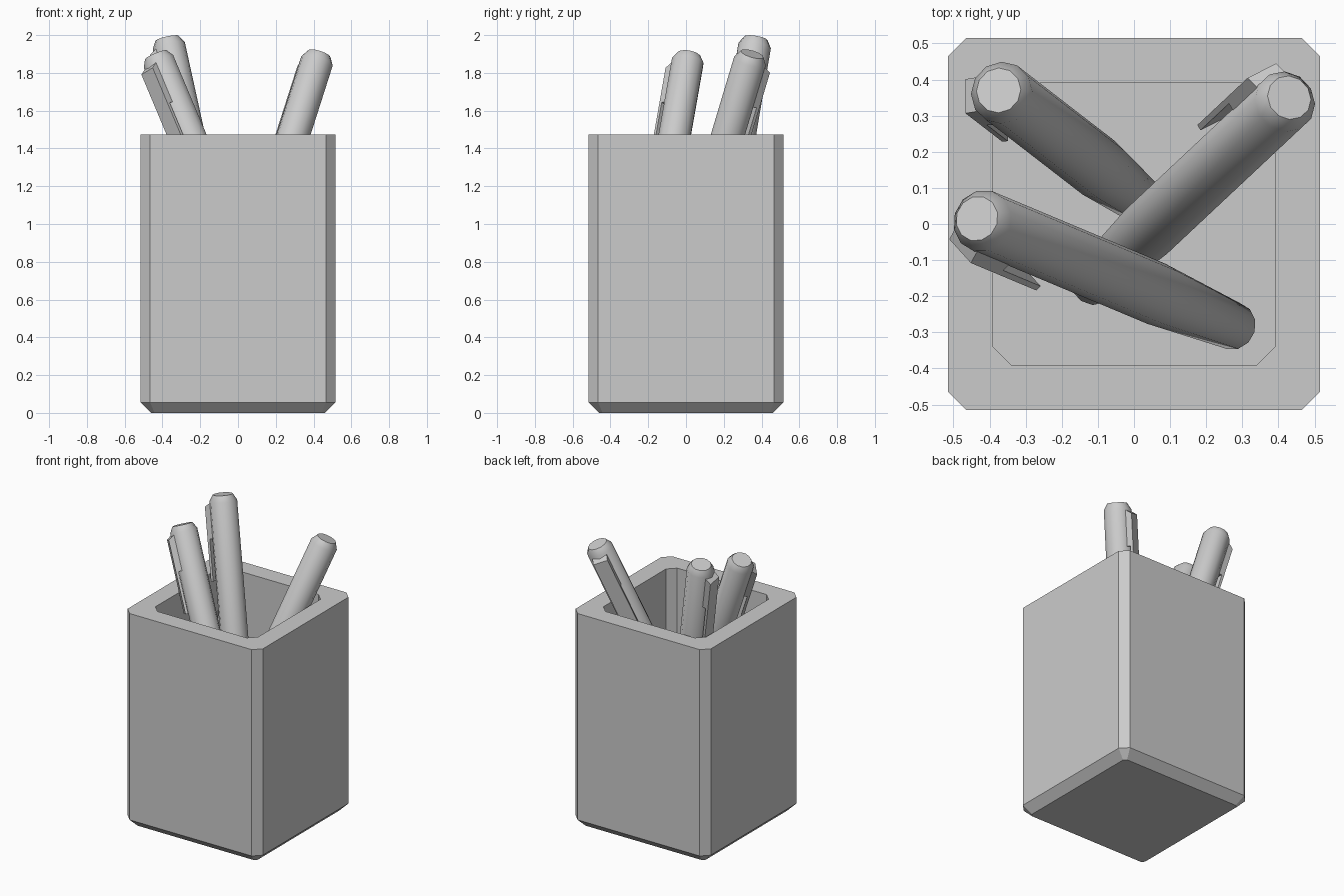
import bpy, bmesh, math
from mathutils import Vector, Matrix

if "Cube" in bpy.data.objects:
    bpy.data.objects.remove(bpy.data.objects["Cube"])


def loft(name, rings, matrix=Matrix(), smooth=False):
    """Skin a stack of equal-length rings and cap both ends."""
    bm = bmesh.new()
    loops = [[bm.verts.new(p) for p in ring] for ring in rings]
    for a, b in zip(loops, loops[1:]):
        for i in range(len(a)):
            j = (i + 1) % len(a)
            bm.faces.new((a[i], a[j], b[j], b[i]))
    bm.faces.new(loops[0][::-1])
    bm.faces.new(loops[-1])
    bmesh.ops.recalc_face_normals(bm, faces=bm.faces)
    mesh = bpy.data.meshes.new(name)
    bm.to_mesh(mesh)
    bm.free()
    obj = bpy.data.objects.new(name, mesh)
    bpy.context.collection.objects.link(obj)
    obj.matrix_world = matrix
    if smooth:
        bpy.ops.object.select_all(action='DESELECT')
        obj.select_set(True)
        bpy.context.view_layer.objects.active = obj
        bpy.ops.object.shade_smooth_by_angle(angle=math.radians(31))
    return obj


def chamfered_square(half, cut, z):
    pts = []
    for k in range(4):
        rot = Matrix.Rotation(k * math.pi / 2, 3, 'Z')
        pts += [rot @ Vector((half, half - cut, z)), rot @ Vector((half - cut, half, z))]
    return pts


def circle(r, z, sides=12):
    return [Vector((r * math.cos(2 * math.pi * i / sides),
                    r * math.sin(2 * math.pi * i / sides), z)) for i in range(sides)]


# Square holder: chamfered foot, outer wall, rim, inner wall and floor
loft("holder", [
    chamfered_square(0.46, 0.018, 0),
    chamfered_square(0.515, 0.05, 0.055),
    chamfered_square(0.515, 0.05, 1.475),
    chamfered_square(0.39, 0.05, 1.475),
    chamfered_square(0.39, 0.05, 0.10),
])

# Pen outline as (distance below the top, radius)
PEN = [(0, 0.063), (0.04, 0.087), (1.3, 0.087), (1.86, 0.066), (1.95, 0.02)]
# Clip side profile as (radius, distance below the top)
CLIP = [(0.07, 0.05), (0.11, 0.075), (0.11, 0.55),
        (0.093, 0.55), (0.093, 0.28), (0.07, 0.28)]

# Each pen: name, top point, lean per unit drop, direction the clip faces
PENS = [
    ("back_left_pen", (-0.375, 0.37, 1.983), (0.22, -0.17), (-1, 0)),
    ("right_pen", (0.43, 0.35, 1.90), (-0.32, -0.30), (-0.45, 0.89)),
    ("left_pen", (-0.435, 0.015, 1.895), (0.42, -0.176), (-0.74, -0.67)),
]
for name, top, lean, face in PENS:
    up = Vector((-lean[0], -lean[1], 1)).normalized()
    out = Vector((*face, 0))
    out = (out - up * out.dot(up)).normalized()
    m = Matrix((out, up.cross(out), up)).transposed().to_4x4()
    m.translation = top
    loft(name, [circle(r, -s) for s, r in PEN], m, smooth=True)
    loft(name + "_clip", [[Vector((r, y, -s)) for r, s in CLIP] for y in (-0.048, 0.048)], m)
